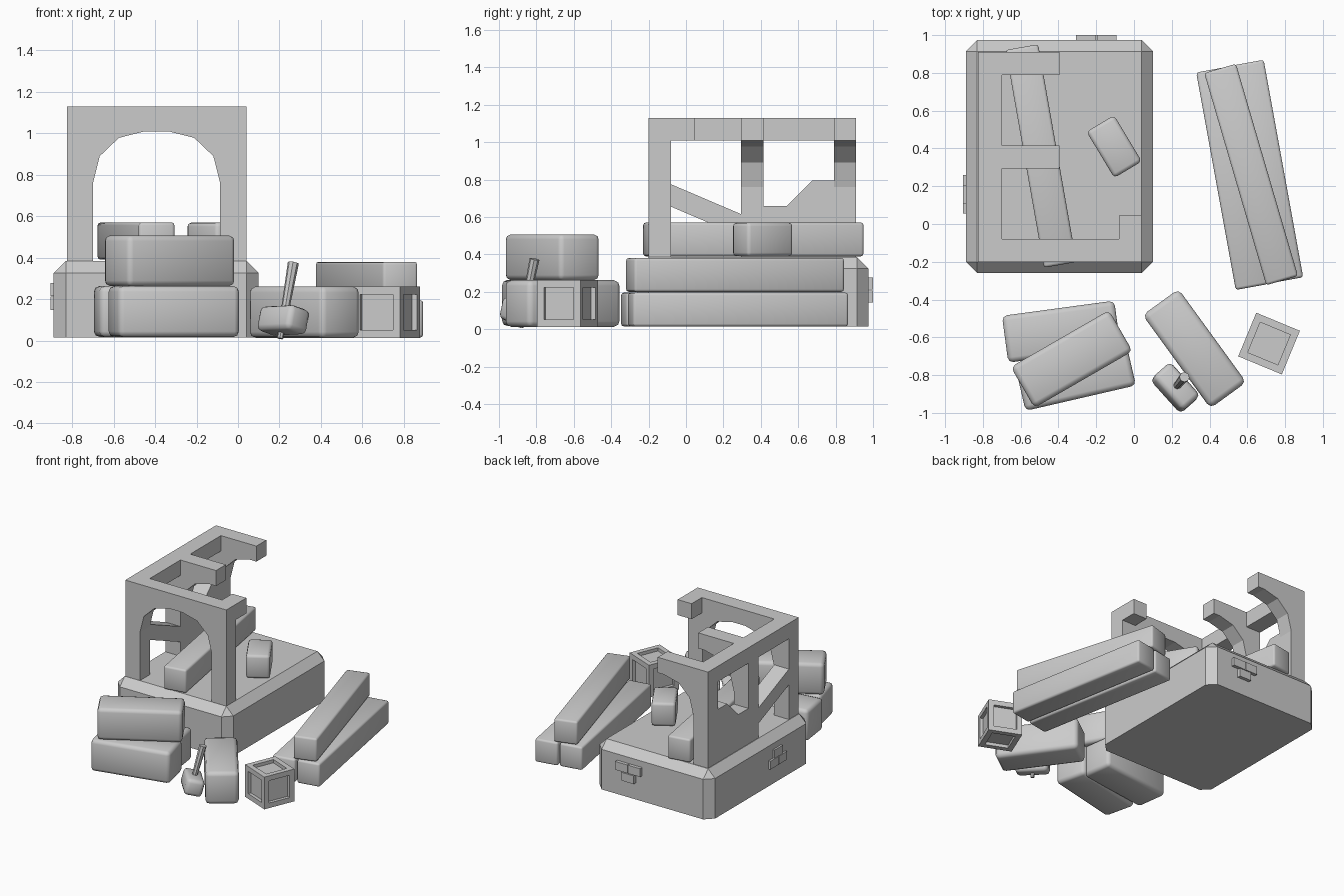
import bpy, bmesh
from math import radians
from mathutils import Vector, Matrix

if "Cube" in bpy.data.objects:
    bpy.data.objects.remove(bpy.data.objects["Cube"])


def finish(name, bm, matrix=None, smooth=False):
    bmesh.ops.recalc_face_normals(bm, faces=bm.faces[:])
    me = bpy.data.meshes.new(name)
    bm.to_mesh(me)
    bm.free()
    for p in me.polygons:
        p.use_smooth = smooth
    ob = bpy.data.objects.new(name, me)
    if matrix:
        ob.matrix_world = matrix
    bpy.context.collection.objects.link(ob)
    return ob


def box_mesh(size):
    bm = bmesh.new()
    bmesh.ops.create_cube(bm, size=1)
    bmesh.ops.scale(bm, vec=size, verts=bm.verts)
    return bm


def box(name, lo, hi):
    lo, hi = Vector(lo), Vector(hi)
    return finish(name, box_mesh(hi - lo), Matrix.Translation((lo + hi) / 2))


def block(name, loc, size, angle=0, bevel=0.02, matrix=None):
    """Rounded-edge block turned about z."""
    bm = box_mesh(size)
    m = matrix or Matrix.Translation(loc) @ Matrix.Rotation(radians(angle), 4, 'Z')
    ob = finish(name, bm, m, smooth=True)
    mod = ob.modifiers.new("bevel", 'BEVEL')
    mod.width = bevel
    mod.segments = 2
    return ob


def prism(name, pts, axis, a, b):
    """Extrude a 2D profile (u, z) along x or y from a to b."""
    bm = bmesh.new()
    co = (lambda u, z, d: (u, d, z)) if axis == 'y' else (lambda u, z, d: (d, u, z))
    f = bm.faces.new([bm.verts.new(co(u, z, a)) for u, z in pts])
    r = bmesh.ops.extrude_face_region(bm, geom=[f])
    vs = [g for g in r['geom'] if isinstance(g, bmesh.types.BMVert)]
    bmesh.ops.translate(bm, verts=vs, vec=Vector(co(0, 0, b)) - Vector(co(0, 0, a)))
    return finish(name, bm)


# Foundation slab: chamfered corners and top rim
bm = box_mesh((0.99, 1.235, 0.37))
edges = [e for e in bm.edges if max(v.co.z for v in e.verts) > 0]
bmesh.ops.bevel(bm, geom=edges, offset=0.06, segments=1, affect='EDGES', profile=0.5)
finish("foundation", bm, Matrix.Translation((-0.395, 0.357, 0.2)))

# Small relief bricks on the back and left sides of the foundation
for i, (u, z) in enumerate([(-0.255, 0.245), (-0.145, 0.245), (-0.2, 0.175)]):
    box(f"back_brick_{i}", (u - 0.052, 0.95, z - 0.032), (u + 0.052, 1.0, z + 0.032))
for i, (u, z) in enumerate([(0.105, 0.18), (0.21, 0.18), (0.157, 0.247)]):
    box(f"left_brick_{i}", (-0.905, u - 0.05, z - 0.032), (-0.87, u + 0.05, z + 0.032))

# Arched walls: one complete at the front, two broken off halfway
XL, XR, Z0, ZS, ZT = -0.826, 0.04, 0.375, 1.01, 1.13
curve = [(-0.70, Z0), (-0.70, 0.76), (-0.667, 0.89), (-0.575, 0.978), (-0.45, ZS)]
mirrored = [(XL + XR - x, z) for x, z in reversed(curve)]
prism("front_arch", curve + mirrored + [(XR, Z0), (XR, ZT), (XL, ZT), (XL, Z0)],
      'y', -0.20, -0.08)
half = curve + [(-0.395, ZS), (-0.395, ZT), (XL, ZT), (XL, Z0)]
prism("middle_half_arch", half, 'y', 0.295, 0.415)
prism("back_half_arch", half, 'y', 0.79, 0.91)

# Top beams, broken wall and slanted brace on the left side
box("left_beam_front", (XL, -0.08, ZS), (-0.70, 0.295, ZT))
box("left_beam_back", (XL, 0.415, ZS), (-0.70, 0.79, ZT))
box("right_beam_stub", (-0.08, -0.08, ZS), (XR, 0.045, ZT))
prism("broken_wall", [(0.415, Z0), (0.79, Z0), (0.79, 0.795), (0.675, 0.795),
                      (0.54, 0.66), (0.415, 0.66)], 'x', XL, -0.70)
prism("wall_brace", [(-0.08, 0.655), (0.295, 0.495), (0.295, 0.615), (-0.08, 0.775)],
      'x', XL, -0.70)

# Timber beams: a stack of three plus one inside the frame
beam = (0.175, 1.17, 0.18)
block("stack_beam_left", (0.52, 0.242, 0.105), beam, 10.3, 0.014)
block("stack_beam_right", (0.705, 0.278, 0.105), beam, 10.3, 0.014)
block("stack_beam_top", (0.62, 0.262, 0.29), beam, 16.3, 0.014)
block("inner_beam", (-0.492, 0.36, 0.48), beam, 10, 0.014)

# Stone blocks
stone = (0.6, 0.25, 0.245)
block("stone_rear", (-0.385, -0.57, 0.14), stone, 7.7, 0.027)
block("stone_front", (-0.31, -0.80, 0.14), stone, 13, 0.027)
block("stone_top", (-0.33, -0.715, 0.385), stone, 30, 0.027)
block("stone_single", (0.32, -0.66, 0.137), (0.61, 0.235, 0.25), -54, 0.03)
block("inner_stone", (-0.105, 0.41, 0.48), (0.285, 0.17, 0.18), -59, 0.02)

# Crate with recessed panels on every face
bm = box_mesh((0.25, 0.25, 0.25))
faces = bm.faces[:]
bmesh.ops.inset_individual(bm, faces=faces, thickness=0.055, depth=0)
for f in faces:
    r = bmesh.ops.extrude_discrete_faces(bm, faces=[f])
    g = r['faces'][0]
    n = g.normal.copy()
    bmesh.ops.translate(bm, verts=g.verts, vec=n * -0.025)
finish("crate", bm, Matrix.Translation((0.715, -0.633, 0.137)) @ Matrix.Rotation(radians(-22.5), 4, 'Z'))

# Mallet: tilted head with a tapered handle through it
bottom, top = Vector((0.203, -0.885, 0.01)), Vector((0.267, -0.81, 0.375))
zax = (top - bottom).normalized()
xax = Vector((0.66, -0.75, 0))
xax = (xax - zax * xax.dot(zax)).normalized()
rot = Matrix((xax, zax.cross(xax), zax)).transposed().to_4x4()
block("mallet_head", None, (0.24, 0.13, 0.125), bevel=0.027,
      matrix=Matrix.Translation(bottom.lerp(top, 0.24)) @ rot)
bm = bmesh.new()
bmesh.ops.create_cone(bm, cap_ends=True, segments=8, radius1=0.015, radius2=0.027,
                      depth=(top - bottom).length)
finish("mallet_handle", bm, Matrix.Translation((bottom + top) / 2) @ rot)
